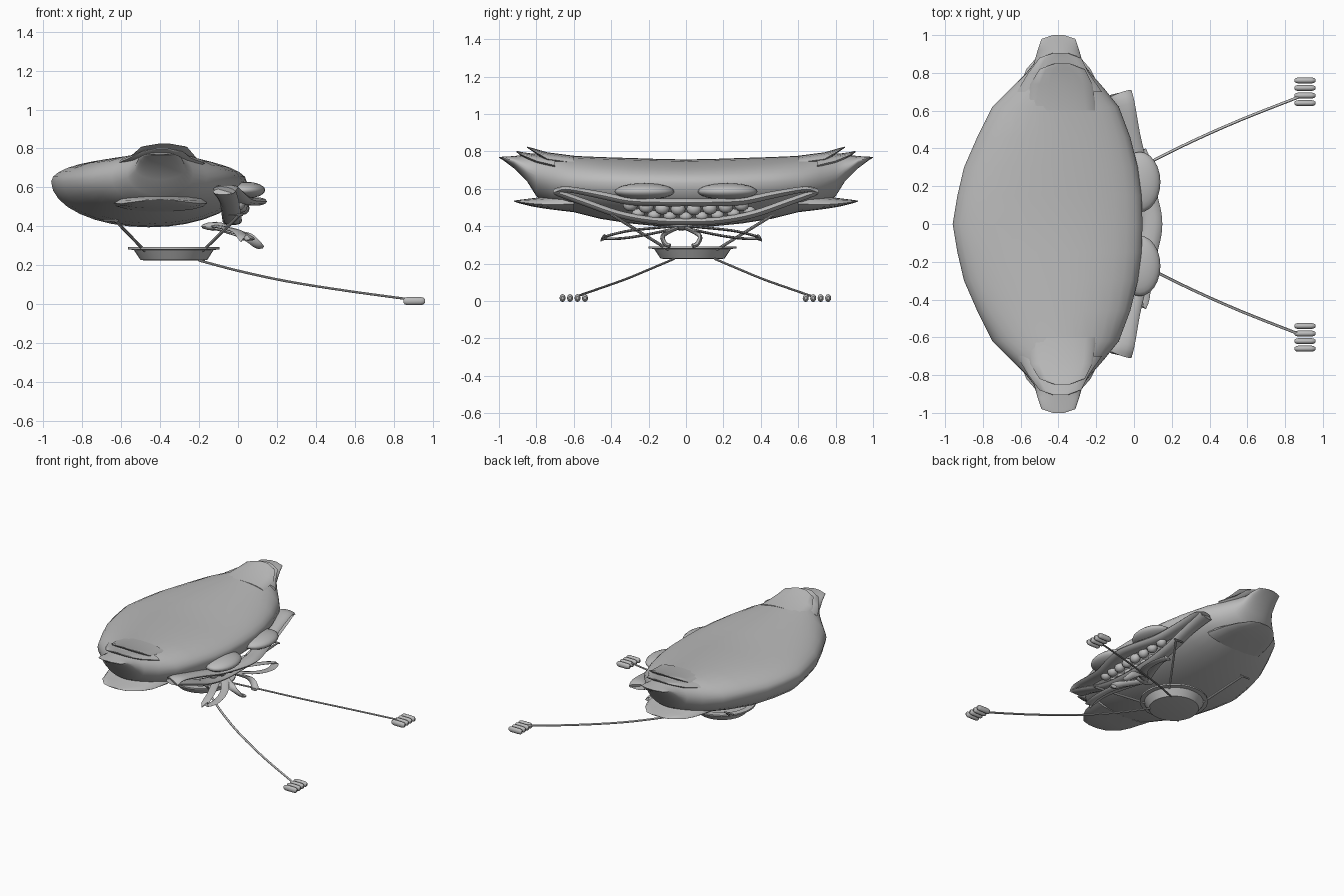
import bpy, bmesh, math
from mathutils import Vector

if "Cube" in bpy.data.objects:
    bpy.data.objects.remove(bpy.data.objects["Cube"])

grey = bpy.data.materials.new("plain_grey")
grey.diffuse_color = (0.5, 0.5, 0.5, 1)
grey.use_nodes = True
grey.node_tree.nodes["Principled BSDF"].inputs["Base Color"].default_value = grey.diffuse_color


def finish(name, bm, angle=40):
    bmesh.ops.recalc_face_normals(bm, faces=bm.faces)
    me = bpy.data.meshes.new(name)
    bm.to_mesh(me)
    bm.free()
    me.materials.append(grey)
    ob = bpy.data.objects.new(name, me)
    bpy.context.collection.objects.link(ob)
    bpy.ops.object.select_all(action='DESELECT')
    ob.select_set(True)
    bpy.context.view_layer.objects.active = ob
    bpy.ops.object.shade_smooth_by_angle(angle=math.radians(angle))
    return ob


def skin(name, rings, closed=False, angle=40):
    """Join rings of points into one surface, capping open ends."""
    bm = bmesh.new()
    rows = [[bm.verts.new(p) for p in r] for r in rings]
    n = len(rows[0])
    pairs = list(zip(rows, rows[1:])) + ([(rows[-1], rows[0])] if closed else [])
    for a, b in pairs:
        for i in range(n):
            j = (i + 1) % n
            bm.faces.new((a[i], a[j], b[j], b[i]))
    if not closed:
        bm.faces.new(rows[0])
        bm.faces.new(rows[-1])
    return finish(name, bm, angle)


def section(y, x0, x1, z0, z1, mid, n=32):
    """Upright oval section; mid is the height of its widest point."""
    cx, rx = (x0 + x1) / 2, (x1 - x0) / 2
    pts = []
    for i in range(n):
        a = 2 * math.pi * i / n
        s = math.sin(a)
        pts.append((cx + rx * math.cos(a), y, mid + s * ((z1 - mid) if s > 0 else (mid - z0))))
    return pts


def sweep(name, path, closed=False, n=10):
    """Tube along (x, y, z, half width, half height) points."""
    pts = [Vector(p[:3]) for p in path]
    rings, m = [], len(pts)
    for k, p in enumerate(path):
        a = pts[k - 1] if closed or k else pts[k]
        b = pts[(k + 1) % m] if closed or k < m - 1 else pts[k]
        t = (b - a).normalized()
        u = Vector((1, 0, 0)) - t * t.x
        u = u.normalized() if u.length > 0.2 else t.cross(Vector((0, 1, 0))).normalized()
        v = t.cross(u)
        rings.append([pts[k] + u * p[3] * math.cos(2 * math.pi * i / n)
                      + v * p[4] * math.sin(2 * math.pi * i / n) for i in range(n)])
    return skin(name, rings, closed)


def smooth_path(path, steps=4, closed=False):
    """Round a path with a Catmull-Rom spline."""
    out, m = [], len(path)
    for k in range(m if closed else m - 1):
        q = [Vector(path[(k + d) % m] if closed else path[min(max(k + d, 0), m - 1)])
             for d in (-1, 0, 1, 2)]
        for s in range(steps):
            t = s / steps
            out.append(tuple(0.5 * (2 * q[1] + (q[2] - q[0]) * t
                       + (2 * q[0] - 5 * q[1] + 4 * q[2] - q[3]) * t * t
                       + (3 * q[1] - q[0] - 3 * q[2] + q[3]) * t ** 3)))
    return out if closed else out + [tuple(path[-1])]


def blob(name, loc, size, seg=20):
    bm = bmesh.new()
    bmesh.ops.create_uvsphere(bm, u_segments=seg, v_segments=seg // 2, radius=1)
    for v in bm.verts:
        v.co = Vector([c * s + l for c, s, l in zip(v.co, size, loc)])
    return finish(name, bm, 60)


# Bag-shaped body: y, left x, right x, bottom, top, widest height
half = [(0, -.96, .045, .395, .757, .63), (.15, -.935, .04, .40, .76, .63),
        (.3, -.90, .02, .415, .765, .63), (.46, -.83, -.02, .44, .77, .635),
        (.62, -.75, -.08, .48, .777, .64), (.72, -.65, -.16, .51, .785, .65),
        (.8, -.57, -.23, .56, .79, .67), (.85, -.53, -.27, .64, .785, .70),
        (.92, -.51, -.29, .71, .775, .75), (.98, -.49, -.31, .755, .772, .765),
        (1.0, -.43, -.37, .766, .77, .768)]
rows = [(-h[0],) + h[1:] for h in half[:0:-1]] + half
skin("body", [section(*r) for r in rows])

# Layered flaps at both pinched ends
flaps = {
    "upper_flap": [(.60, -.58, -.20, .72, .777), (.74, -.55, -.22, .74, .795),
                   (.82, -.50, -.26, .80, .818), (.85, -.42, -.34, .82, .826)],
    "middle_flap": [(.70, -.62, -.17, .70, .77), (.80, -.56, -.24, .73, .785),
                    (.88, -.50, -.28, .775, .797), (.905, -.43, -.35, .795, .803)],
    "lower_flap": [(.60, -.64, -.16, .475, .60), (.74, -.60, -.19, .492, .56),
                   (.82, -.57, -.23, .505, .55), (.90, -.50, -.30, .525, .54),
                   (.92, -.44, -.36, .532, .537)]}
for sy, side in ((1, "back"), (-1, "front")):
    for name, fr in flaps.items():
        skin(f"{side}_{name}", [section(sy * y, a, b, c, d, c + (d - c) * .35, 16)
                                for y, a, b, c, d in fr])

# Grinning lips: half paths mirrored over y
upper = [(.095, 0, .528, .055, .022), (.075, .12, .528, .055, .022), (.02, .3, .535, .055, .022),
         (-.015, .46, .567, .05, .02), (-.05, .63, .597, .055, .017), (-.07, .69, .585, .06, .02)]
lower = [(-.03, 0, .425, .05, .02), (-.03, .18, .432, .05, .02), (-.035, .36, .465, .05, .02),
         (-.045, .54, .527, .05, .02), (-.07, .69, .58, .06, .018)]
for name, path in (("upper_lip", upper), ("lower_lip", lower)):
    full = [(p[0], -p[1]) + p[2:] for p in path[:0:-1]] + path
    sweep(name, smooth_path(full, 4))

# Teeth rows following the grin
for i in range(-4, 4):
    y = (i + .5) * .085
    lift = .25 * y * y
    blob("upper_tooth", (.025 - lift, y, .492 + lift), (.035, .04, .034), 12)
    y += .042
    lift = .25 * y * y
    blob("lower_tooth", (-.02 - lift, y, .452 + lift), (.03, .035, .026), 12)

# Heavy-lidded eyes
for sy in (-1, 1):
    blob("eye", (.03, sy * .222, .586), (.11, .16, .044), 24)

# Bow under the chin: loops, tails and knot
cy = -.025
loop = [(-.12, 0, .40), (-.06, .15, .39), (0, .30, .372), (.03, .42, .338),
        (.06, .32, .335), (.02, .16, .36)]
tail = [(-.13, 0, .40), (-.04, .06, .375), (.05, .10, .345), (.10, .085, .305), (.11, .06, .295)]
for sy in (-1, 1):
    sweep("bow_loop", smooth_path([(x, cy + sy * y, z, .028, .007) for x, y, z in loop], 4, True),
          True, 8)
    sweep("bow_tail", smooth_path([(x, cy + sy * y, z, .025, .012) for x, y, z in tail]), False, 8)
blob("bow_knot", (-.12, cy, .40), (.07, .04, .022), 12)

# Round basket with a wide rim, hung off-centre
bx, by = -.33, .035
profile = [(.155, .225), (.172, .228), (.205, .278), (.235, .282), (.235, .293),
           (.19, .293), (.16, .242)]
skin("basket", [[(bx + r * math.cos(a), by + r * math.sin(a), z)
                 for a in (2 * math.pi * i / 32 for i in range(32))] for r, z in profile], False, 30)

# Four struts up to the body, each ending in a short bar
for sx, x0, x1, z1 in ((1, -.18, .01, .46), (-1, -.48, -.63, .43)):
    for sy in (-1, 1):
        y0, y1 = by + sy * .13, by + sy * (.43 if sx > 0 else .38)
        sweep("strut", [(x0, y0, .275, .008, .008), (x1, y1, z1, .008, .008)], False, 8)
        sweep("strut_bar", [(x1 - .06, y1, z1, .006, .006), (x1 + .015, y1, z1, .006, .006)],
              False, 8)

# Long reins ending in hands of four fingers
rein = [(-.2, .11, .225), (0, .235, .172), (.25, .365, .118), (.55, .50, .07), (.88, .63, .025)]
for sy in (-1, 1):
    sweep("rein", smooth_path([(x, by + .01 + sy * y, z, .008, .006) for x, y, z in rein]), False, 8)
    for k in range(4):
        y = by + .015 + sy * (.59 + .04 * k)
        sweep("finger", [(.905 + d * .055, y, .016, r * .021, r * .016)
                         for d, r in ((-1, .45), (-.85, .85), (-.6, 1), (.6, 1), (.85, .85), (1, .45))],
              False, 12)
